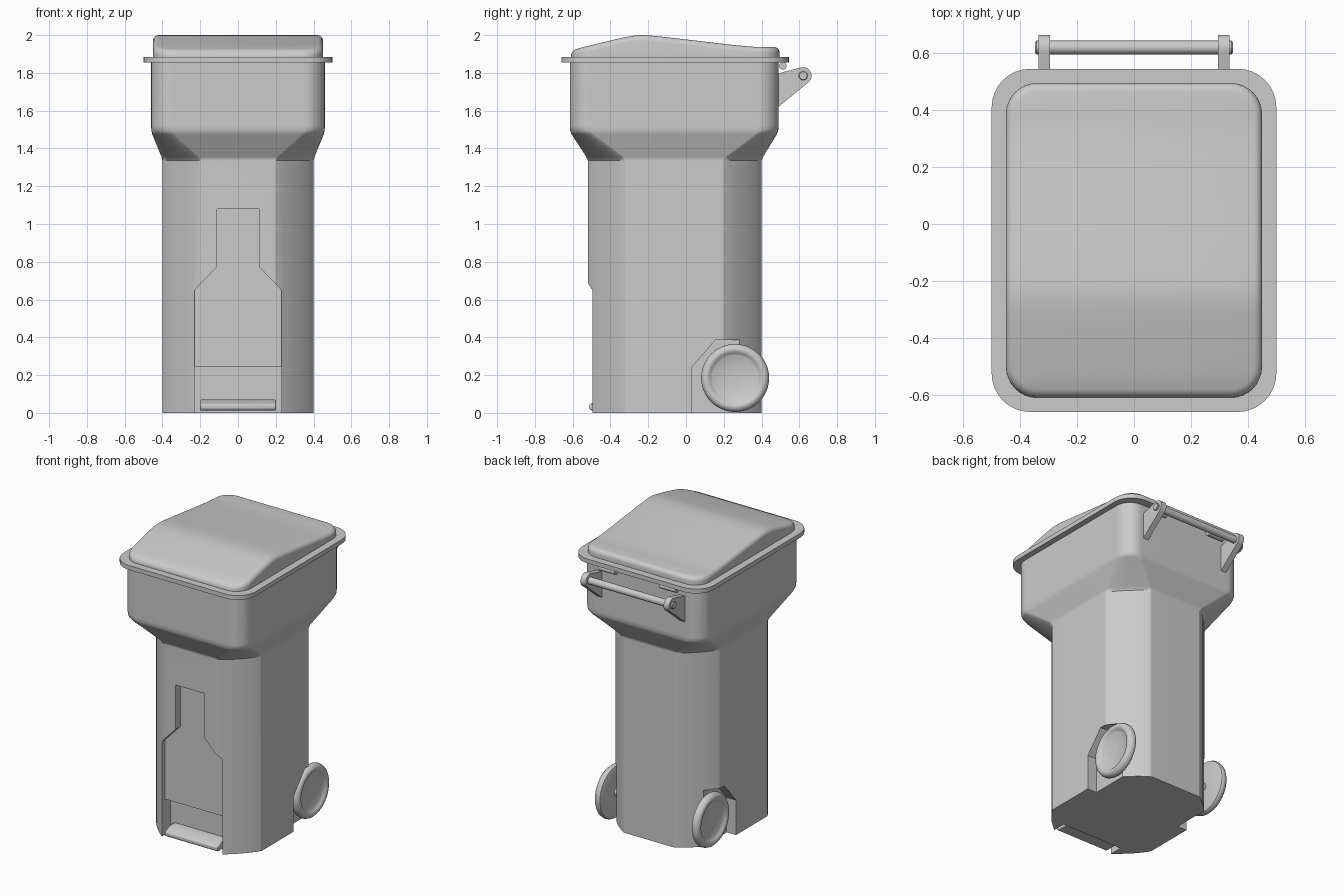
import bpy, bmesh, math
from math import sin, cos, pi, radians

if "Cube" in bpy.data.objects:
    bpy.data.objects.remove(bpy.data.objects["Cube"])


def make(name, verts, faces, smooth=True):
    me = bpy.data.meshes.new(name)
    me.from_pydata(verts, [], faces)
    bm = bmesh.new()
    bm.from_mesh(me)
    bmesh.ops.remove_doubles(bm, verts=bm.verts, dist=1e-5)
    bmesh.ops.recalc_face_normals(bm, faces=bm.faces)
    bm.to_mesh(me)
    bm.free()
    ob = bpy.data.objects.new(name, me)
    bpy.context.collection.objects.link(ob)
    if smooth:
        smooth_shade(ob)
    return ob


def smooth_shade(ob):
    bpy.ops.object.select_all(action='DESELECT')
    ob.select_set(True)
    bpy.context.view_layer.objects.active = ob
    bpy.ops.object.shade_smooth_by_angle(angle=radians(32))


def section(hx, y0, y1, c, p=2.0, side=(), n=8):
    """Rectangle outline with corners of size c: p=2 round, p near 1 chamfered."""
    arc = [(cos(i * pi / 2 / n), sin(i * pi / 2 / n)) for i in range(n + 1)]
    arc = [(abs(u) ** (2 / p) * c, abs(v) ** (2 / p) * c) for u, v in arc]
    right = [(hx - c + u, y0 + c - v) for u, v in reversed(arc)]
    right += [(hx, y) for y in side if y0 + c < y < y1 - c]
    right += [(hx - c + u, y1 - c + v) for u, v in arc]
    return right + [(-x, y) for x, y in reversed(right)]


def loft(name, rings):
    n = len(rings[0])
    faces = [(k * n + i, k * n + (i + 1) % n, (k + 1) * n + (i + 1) % n, (k + 1) * n + i)
             for k in range(len(rings) - 1) for i in range(n)]
    for o in (0, (len(rings) - 1) * n):
        faces += [(o + j, o + j + 1, o + n - 2 - j, o + n - 1 - j) for j in range(n // 2 - 1)]
    return make(name, [v for r in rings for v in r], faces)


def prism(name, pts, x0, x1, smooth=True):
    """Outline in the side (y, z) plane, extended along x."""
    n = len(pts)
    verts = [(x, y, z) for x in (x0, x1) for y, z in pts]
    faces = [(i, (i + 1) % n, n + (i + 1) % n, n + i) for i in range(n)]
    return make(name, verts, faces + [tuple(range(n)), tuple(range(n, 2 * n))], smooth)


def lathe_x(name, prof, cy, cz, n=48):
    """Spin an (x, radius) profile about an axis parallel to x."""
    verts = [(x, cy + r * cos(2 * pi * i / n), cz + r * sin(2 * pi * i / n))
             for x, r in prof for i in range(n)]
    m = len(prof)
    faces = [(k * n + i, k * n + (i + 1) % n, (k + 1) * n + (i + 1) % n, (k + 1) * n + i)
             for k in range(m - 1) for i in range(n)]
    faces += [tuple(range(n)), tuple(range((m - 1) * n, m * n))]
    return make(name, verts, faces)


# Body: chamfered lower bin flaring to a rounded upper bin
low = section(0.40, -0.52, 0.40, 0.21, 1.2)
top = section(0.46, -0.615, 0.49, 0.11)
rings = []
for z, t in ((0, 0), (1.335, 0), (1.355, 0.08), (1.475, 0.9), (1.495, 0.98), (1.52, 1), (1.865, 1)):
    rings.append([(a[0] + (b[0] - a[0]) * t, a[1] + (b[1] - a[1]) * t, z) for a, b in zip(low, top)])
body = loft("bin_body", rings)

# Cutters: bottle-shaped front recess, pedal pocket, wheel wells
outline = [(0.23, -0.1), (0.23, 0.65), (0.11, 0.775), (0.11, 1.08)]
outline += [(-x, z) for x, z in reversed(outline)]
n = len(outline)
front = make("front_recess_cutter",
             [(x, y, z) for y in (-0.7, -0.465) for x, z in outline],
             [(i, (i + 1) % n, n + (i + 1) % n, n + i) for i in range(n)]
             + [tuple(range(n)), tuple(range(n, 2 * n))], False)
pocket = prism("pedal_pocket_cutter", [(-0.7, -0.1), (-0.405, -0.1), (-0.405, 0.245), (-0.7, 0.245)],
               -0.2299, 0.2299, False)
well = [(0.03, -0.1), (0.03, 0.24), (0.155, 0.385), (0.6, 0.385), (0.6, -0.1)]
cutters = [front, pocket] + [prism("wheel_well_cutter", well, s * 0.33, s * 0.6, False) for s in (1, -1)]
bpy.context.view_layer.objects.active = body
for c in cutters:
    c.hide_render = True
    m = body.modifiers.new("cut", 'BOOLEAN')
    m.operation, m.solver, m.object = 'DIFFERENCE', 'EXACT', c
    bpy.ops.object.modifier_apply(modifier=m.name)
for c in cutters:
    bpy.data.objects.remove(c)
smooth_shade(body)
body.modifiers.new("weighted_normals", 'WEIGHTED_NORMAL').keep_sharp = True

# Rim flange
rim = section(0.50, -0.66, 0.545, 0.135)
loft("lid_rim", [[(x, y, z) for x, y in rim] for z in (1.855, 1.885)])

# Lid: humped top with rounded edges
hump = [(-0.62, 1.915), (-0.55, 1.935), (-0.48, 1.952), (-0.36, 1.981), (-0.31, 1.991), (-0.27, 1.998),
        (-0.23, 2.0), (-0.19, 1.998), (-0.14, 1.993), (0.0, 1.977), (0.24, 1.949), (0.30, 1.943),
        (0.36, 1.938), (0.5, 1.937)]


def height(y):
    for (ya, za), (yb, zb) in zip(hump, hump[1:]):
        if y <= yb:
            return za + (zb - za) * (y - ya) / (yb - ya)
    return hump[-1][1]


ys = [h[0] for h in hump]
edge = 0.03
rings = [[(x, y, 1.88) for x, y in section(0.45, -0.61, 0.495, 0.11, side=ys)]]
for k in range(6):
    a = k * pi / 10
    d = edge * (1 - cos(a))
    # keep the same side points on every inset outline
    sec = section(0.45 - d, -0.61 + d, 0.495 - d, 0.11 - d, side=ys)
    rings.append([(x, y, height(y) - edge * (1 - sin(a))) for x, y in sec])
loft("lid", rings)

# Foot pedal
pedal = prism("foot_pedal", [(-0.39, 0.012), (-0.50, 0.012), (-0.512, 0.022), (-0.512, 0.045),
                             (-0.46, 0.07), (-0.39, 0.07)], -0.2, 0.2)
bev = pedal.modifiers.new("soft_edges", 'BEVEL')
bev.width, bev.segments = 0.006, 2

# Wheels and axle
wheel = [(0.345, 0.02), (0.345, 0.165), (0.349, 0.175), (0.358, 0.18), (0.37, 0.18), (0.384, 0.175),
         (0.394, 0.165), (0.398, 0.152), (0.395, 0.14), (0.386, 0.13), (0.38, 0.12), (0.38, 0.02)]
for s, side in ((1, "right"), (-1, "left")):
    lathe_x(side + "_wheel", [(s * x, r) for x, r in wheel], 0.26, 0.185)
lathe_x("axle", [(-0.36, 0.025), (0.36, 0.025)], 0.26, 0.185, 20)

# Handle brackets, lid hinges and handle bar
arc = [(0.62 + 0.045 * cos(radians(a)), 1.785 + 0.045 * sin(radians(a))) for a in range(105, -56, -16)]
for s, side in ((1, "right"), (-1, "left")):
    prism(side + "_handle_bracket", [(0.48, 1.612), (0.48, 1.795)] + arc, s * 0.295, s * 0.335)
    lathe_x(side + "_lid_hinge", [(s * 0.17, 0.02), (s * 0.29, 0.02)], 0.513, 1.837, 20)
lathe_x("handle_bar", [(-0.347, 0.02), (-0.343, 0.024), (0.343, 0.024), (0.347, 0.02)], 0.62, 1.785, 24)
